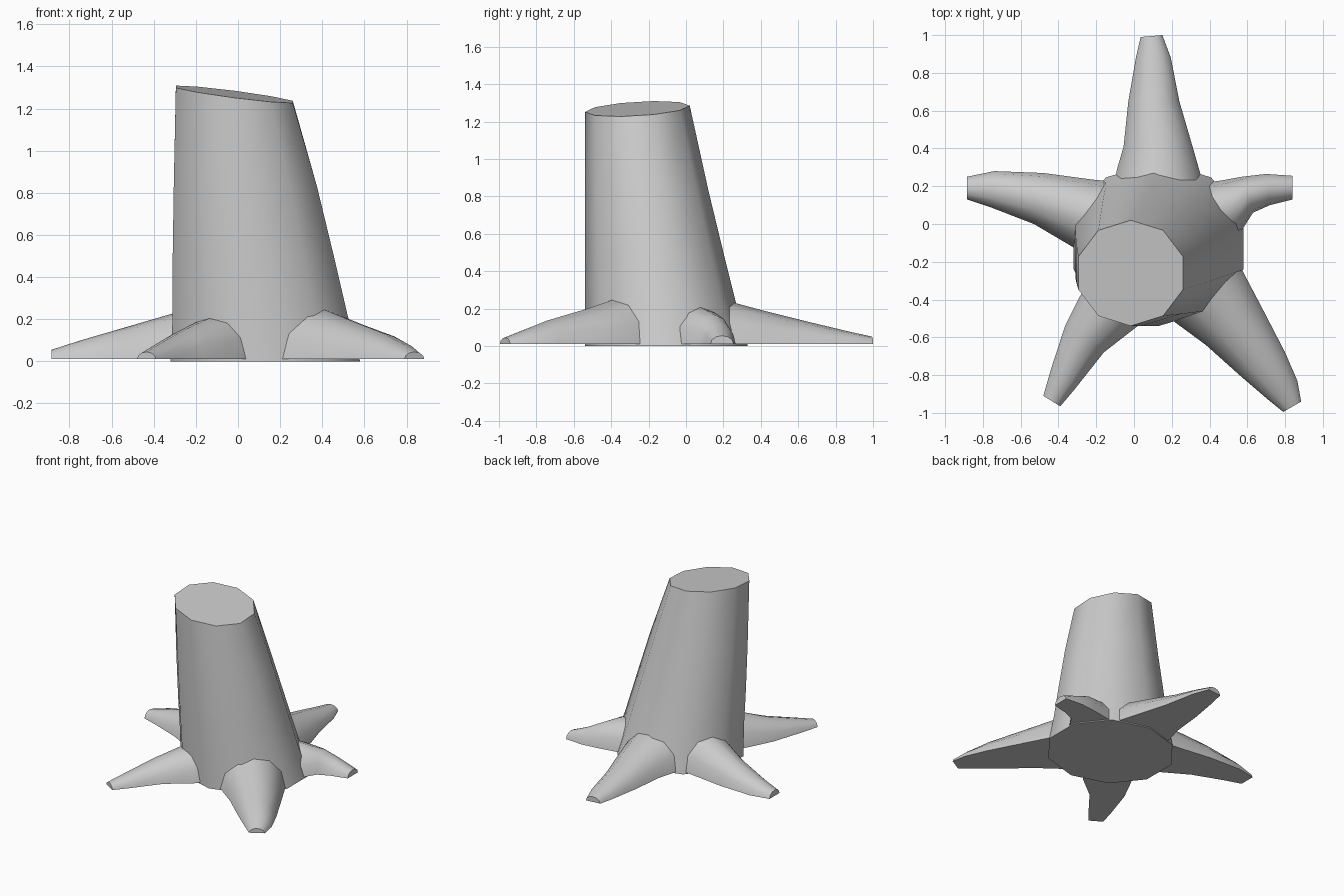
import bpy, bmesh, math
from mathutils import Vector


def loft(name, rings):
    """Skin a list of equal-length point rings and cap both ends."""
    bm = bmesh.new()
    vs = [[bm.verts.new(p) for p in r] for r in rings]
    n = len(vs[0])
    for a, b in zip(vs, vs[1:]):
        for i in range(n):
            j = (i + 1) % n
            bm.faces.new((a[i], a[j], b[j], b[i]))
    bm.faces.new(vs[0][::-1])
    bm.faces.new(vs[-1])
    bmesh.ops.recalc_face_normals(bm, faces=bm.faces)
    me = bpy.data.meshes.new(name)
    bm.to_mesh(me)
    bm.free()
    ob = bpy.data.objects.new(name, me)
    bpy.context.collection.objects.link(ob)
    bpy.ops.object.select_all(action='DESELECT')
    ob.select_set(True)
    bpy.context.view_layer.objects.active = ob
    bpy.ops.object.shade_smooth_by_angle(angle=math.radians(48))
    return ob


# Leaning ten-sided trunk with a slanted cut: x range, y range, height, slant
def trunk_ring(x0, x1, y0, y1, z, slant=0):
    cx, cy = (x0 + x1) / 2, (y0 + y1) / 2
    rx, ry = (x1 - x0) / 2 / math.cos(math.radians(18)), (y1 - y0) / 2
    pts = []
    for i in range(10):
        a = math.radians(18 + 36 * i)
        dx, dy = rx * math.cos(a), ry * math.sin(a)
        pts.append((cx + dx, cy + dy, z + slant * (-0.13 * dx + 0.06 * dy)))
    return pts


loft("trunk", [
    trunk_ring(-0.32, 0.58, -0.54, 0.33, 0),
    trunk_ring(-0.31, 0.52, -0.54, 0.27, 0.22),
    trunk_ring(-0.31, 0.455, -0.54, 0.20, 0.5),
    trunk_ring(-0.305, 0.375, -0.54, 0.12, 0.83),
    trunk_ring(-0.295, 0.26, -0.54, 0.02, 1.268, 1),
])


# Roots: arched sections given by both ground edges and a height
def root(name, sections):
    rings = []
    for lx, ly, rx, ry, h in sections:
        left, right = Vector((lx, ly, 0.01)), Vector((rx, ry, 0.01))
        mid, half = (left + right) / 2, (right - left) / 2
        rings.append([mid + half * math.cos(math.pi * i / 6)
                      + Vector((0, 0, (h - 0.01) * math.sin(math.pi * i / 6)))
                      for i in range(7)])
    loft(name, rings)


root("back_root", [
    (-0.11, 0.18, 0.37, 0.18, 0.25), (-0.09, 0.29, 0.35, 0.27, 0.225),
    (-0.055, 0.41, 0.31, 0.41, 0.19), (-0.03, 0.65, 0.24, 0.65, 0.13),
    (0.01, 0.88, 0.195, 0.88, 0.075), (0.035, 0.99, 0.15, 1.0, 0.05)])
root("left_root", [
    (-0.15, -0.18, -0.05, 0.22, 0.27), (-0.31, -0.13, -0.22, 0.235, 0.24),
    (-0.53, 0.0, -0.48, 0.27, 0.17), (-0.75, 0.085, -0.74, 0.28, 0.10),
    (-0.885, 0.13, -0.885, 0.25, 0.055)])
root("right_root", [
    (0.38, 0.22, 0.48, -0.08, 0.21), (0.46, 0.23, 0.56, -0.05, 0.20),
    (0.57, 0.25, 0.63, 0.06, 0.165), (0.70, 0.265, 0.72, 0.10, 0.11),
    (0.84, 0.255, 0.84, 0.13, 0.055)])
root("front_right_root", [
    (0.10, -0.42, 0.47, -0.12, 0.30), (0.21, -0.515, 0.56, -0.22, 0.255),
    (0.38, -0.64, 0.66, -0.41, 0.20), (0.57, -0.81, 0.80, -0.68, 0.135),
    (0.71, -0.93, 0.865, -0.83, 0.08), (0.79, -0.995, 0.885, -0.94, 0.045)])
root("front_left_root", [
    (0.09, -0.43, -0.24, -0.30, 0.235), (0.02, -0.54, -0.29, -0.39, 0.205),
    (-0.16, -0.68, -0.365, -0.54, 0.145), (-0.31, -0.87, -0.44, -0.77, 0.08),
    (-0.39, -0.965, -0.48, -0.91, 0.045)])
